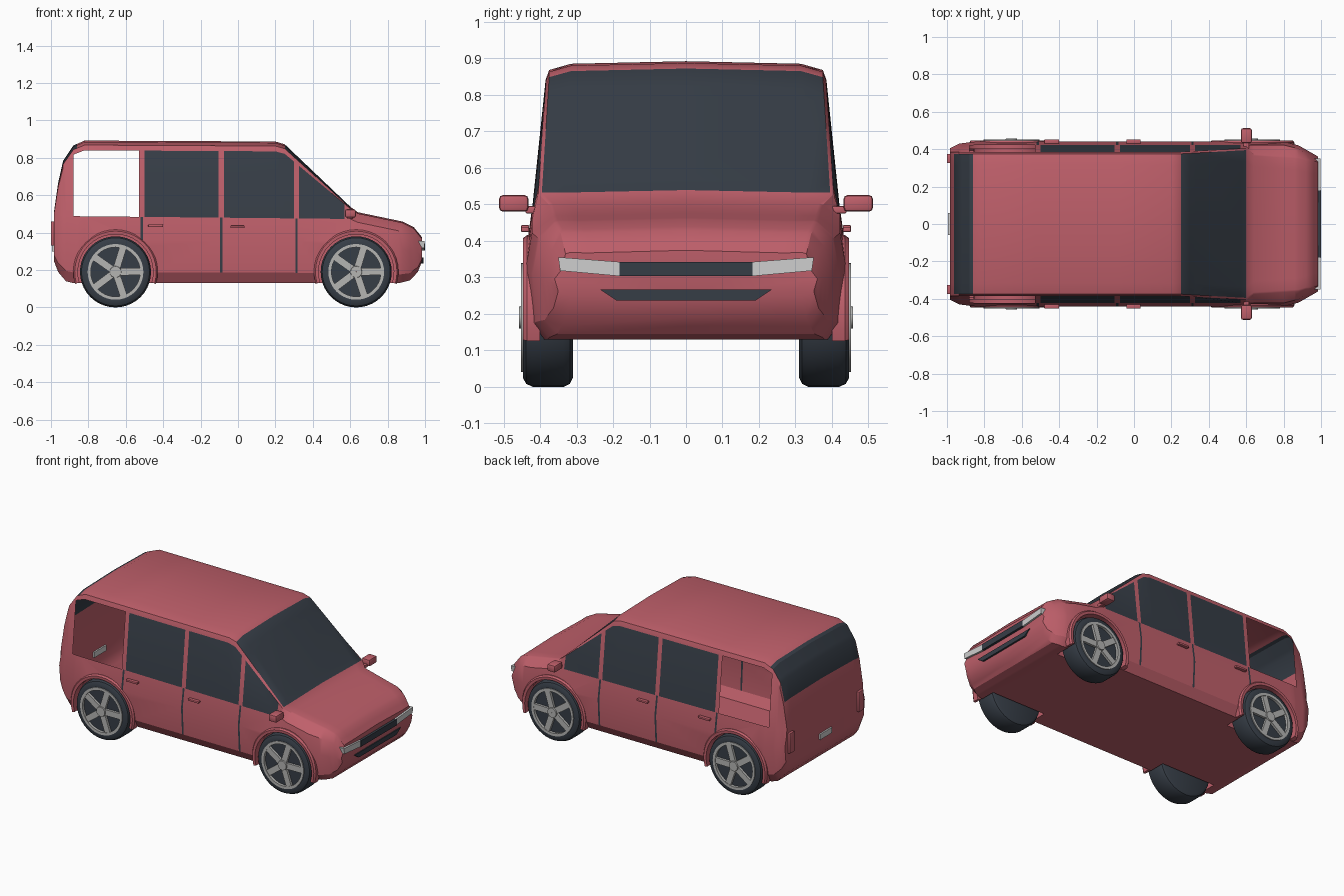
import bpy, bmesh, math
from mathutils import Matrix, Vector

cube = bpy.data.objects.get("Cube")
if cube:
    bpy.data.objects.remove(cube)


def material(name, rgb, rough=0.5):
    m = bpy.data.materials.new(name)
    m.use_nodes = True
    m.diffuse_color = (*rgb, 1)
    b = m.node_tree.nodes["Principled BSDF"]
    b.inputs["Base Color"].default_value = (*rgb, 1)
    b.inputs["Roughness"].default_value = rough
    return m


RED = material("red paint", (0.52, 0.115, 0.145))
DARK = material("dark glass and rubber", (0.037, 0.047, 0.062))
SILVER = material("silver rim", (0.46, 0.46, 0.45))
LIGHT = material("pale lamp", (0.62, 0.62, 0.62))


def finish(name, bm, mats, angle=30):
    bmesh.ops.recalc_face_normals(bm, faces=bm.faces)
    me = bpy.data.meshes.new(name)
    bm.to_mesh(me)
    bm.free()
    for m in mats:
        me.materials.append(m)
    ob = bpy.data.objects.new(name, me)
    bpy.context.collection.objects.link(ob)
    if angle:
        smooth(ob, angle)
    return ob


def smooth(ob, angle):
    bpy.ops.object.select_all(action='DESELECT')
    ob.select_set(True)
    bpy.context.view_layer.objects.active = ob
    bpy.ops.object.shade_smooth_by_angle(angle=math.radians(angle))


def add_box(bm, lo, hi, matrix=Matrix(), mat=0):
    lo, hi = Vector(lo), Vector(hi)
    m = matrix @ Matrix.Translation((lo + hi) / 2) @ Matrix.Diagonal((*(hi - lo), 1))
    geo = bmesh.ops.create_cube(bm, size=1, matrix=m)
    for f in {f for v in geo["verts"] for f in v.link_faces}:
        f.material_index = mat


def box(name, lo, hi, mat, bevel=0.0):
    bm = bmesh.new()
    add_box(bm, lo, hi)
    if bevel:
        bmesh.ops.bevel(bm, geom=bm.edges[:], offset=bevel, segments=2, affect='EDGES', profile=0.5)
    return finish(name, bm, [mat])


def prism(name, yz, x0, x1, mat):
    """Polygon in the y-z plane, extruded along x."""
    bm = bmesh.new()
    a, b = ([bm.verts.new((x, y, z)) for y, z in yz] for x in (x0, x1))
    bm.faces.new(a)
    bm.faces.new(b)
    for i in range(len(yz)):
        j = (i + 1) % len(yz)
        bm.faces.new((a[i], a[j], b[j], b[i]))
    return finish(name, bm, [mat], 0)


def lathe(bm, profile, centre, steps, mat=0):
    """Closed ring of (radius, y) points spun round the y axis."""
    rings = []
    for i in range(steps):
        t = math.tau * i / steps
        rings.append([bm.verts.new((centre[0] + r * math.cos(t), y, centre[1] + r * math.sin(t)))
                      for r, y in profile])
    for i, a in enumerate(rings):
        b = rings[(i + 1) % steps]
        for k in range(len(profile)):
            n = (k + 1) % len(profile)
            bm.faces.new((a[k], a[n], b[n], b[k])).material_index = mat


# Body outline along x: roof height, floor height, side and roof half widths
TOP = [(-.985, .50), (-.962, .66), (-.935, .78), (-.88, .862), (-.82, .888), (.2, .883),
       (.25, .868), (.6, .535), (.64, .505), (.88, .455), (.94, .425), (.985, .37)]
FLOOR = [(-.985, .25), (-.962, .19), (-.92, .14), (-.88, .13), (.86, .13), (.92, .145),
         (.962, .19), (.985, .25)]
SIDE = [(-.985, .405), (-.935, .43), (-.85, .44), (.8, .44), (.88, .42), (.985, .36)]
ROOF = [(-.985, .375), (-.88, .375), (.25, .375), (.6, .395), (.64, .365), (.88, .35), (.985, .32)]
PILLARS = (-.515, -.09, .313)
GAP, POST = .006, .014


def at(keys, x):
    for (x0, v0), (x1, v1) in zip(keys, keys[1:]):
        if x <= x1 + 1e-6:
            return v0 + (v1 - v0) * (x - x0) / (x1 - x0)
    return keys[-1][1]


def section(x):
    zt, zb, w, r = (at(k, x) for k in (TOP, FLOOR, SIDE, ROOF))
    belt = min(.479 - .01 * x, zt - .05)
    side, up = belt - zb, zt - belt
    half = [(0, zb), (w - .045, zb), (w - .01, zb + .16 * side), (w, zb + .65 * side),
            (w - .018, belt), (r + .01, belt + .88 * up), (r, belt + .95 * up),
            (r - .06, zt - .003), (0, zt + .004)]
    return half + [(-y, z) for y, z in half[-2:0:-1]]


xs = {x for keys in (TOP, FLOOR, SIDE, ROOF) for x, _ in keys} | {.57, -.86}
for p in PILLARS:
    xs |= {p - POST, p - GAP, p + GAP, p + POST}
xs = sorted(xs)


def panel_material(x, k):
    k = min(k, 15 - k)  # same band on both sides
    if k >= 6 and (.25 < x < .6 or -.962 < x < -.86):
        return 1  # windscreen and rear glass
    post = min(abs(x - p) for p in PILLARS)
    if k == 4 and PILLARS[0] < x < .57 and post > POST:
        return 1  # side glass
    if k in (2, 3) and post < GAP:
        return 1  # door gaps
    return 0


bm = bmesh.new()
rings = [[bm.verts.new((x, y, z)) for y, z in section(x)] for x in xs]
for i in range(len(xs) - 1):
    a, b = rings[i], rings[i + 1]
    for k in range(16):
        n = (k + 1) % 16
        f = bm.faces.new((a[k], a[n], b[n], b[k]))
        f.material_index = panel_material((xs[i] + xs[i + 1]) / 2, k)
bm.faces.new(rings[0])
bm.faces.new(rings[-1])
body = finish("body_shell", bm, [RED, DARK], 0)

# Wheel wells
AXLES, HUB_Z = (-.655, .632), .19
bm = bmesh.new()
for ax in AXLES:
    for s in (-1, 1):
        m = Matrix.Translation((ax, s * .44, HUB_Z)) @ Matrix.Rotation(math.pi / 2, 4, 'X')
        bmesh.ops.create_cone(bm, cap_ends=True, segments=40, radius1=.203, radius2=.203,
                              depth=.3, matrix=m)
cutter = finish("well_cutter", bm, [RED], 0)
cutter.hide_render = True
mod = body.modifiers.new("wells", 'BOOLEAN')
mod.operation, mod.solver, mod.object = 'DIFFERENCE', 'EXACT', cutter
bpy.context.view_layer.objects.active = body
bpy.ops.object.modifier_apply(modifier="wells")
bpy.data.objects.remove(cutter)

# Open rear quarter windows
bm = bmesh.new()
bm.from_mesh(body.data)
holes = []
for f in bm.faces:
    c = f.calc_center_median()
    if -.88 < c.x < PILLARS[0] - POST and .5 < c.z < .82 and abs(c.y) > .36:
        holes.append(f)
bmesh.ops.delete(bm, geom=holes, context='FACES')
bm.to_mesh(body.data)
bm.free()
smooth(body, 28)

# Wheels, arch flares, mirrors, handles and tail lamps on both sides
for s, side in ((1, "left"), (-1, "right")):
    for ax, end in zip(AXLES, ("rear", "front")):
        bm = bmesh.new()
        c = (ax, HUB_Z)
        tyre = [(.02, .31), (.165, .31), (.182, .318), (.19, .335), (.19, .42), (.182, .438),
                (.165, .447), (.148, .447), (.144, .435), (.02, .435)]
        lathe(bm, [(r, s * y) for r, y in tyre], c, 40)
        lathe(bm, [(r, s * y) for r, y in ((.132, .43), (.132, .452), (.149, .452), (.149, .43))], c, 40, 1)
        lathe(bm, [(r, s * y) for r, y in ((.001, .43), (.001, .458), (.03, .458), (.034, .43))], c, 20, 1)
        for i in range(5):
            m = Matrix.Translation((ax, 0, HUB_Z)) @ Matrix.Rotation(math.tau * i / 5 + .3, 4, 'Y')
            y0, y1 = sorted((s * .43, s * .45))
            add_box(bm, (-.019, y0, .02), (.019, y1, .138), m, 1)
        finish(f"{end}_{side}_wheel", bm, [DARK, SILVER])

        # Flare band from sill to sill
        bm = bmesh.new()
        start, steps, prev = -math.asin(.06 / .212), 24, None
        for i in range(steps + 1):
            t = start + (math.pi - 2 * start) * i / steps
            ring = [bm.verts.new((ax + r * math.cos(t), s * y, HUB_Z + r * math.sin(t)))
                    for r, y in ((.201, .40), (.201, .445), (.218, .446), (.226, .435), (.226, .40))]
            if prev:
                for k in range(5):
                    n = (k + 1) % 5
                    bm.faces.new((prev[k], prev[n], ring[n], ring[k]))
            else:
                bm.faces.new(ring)
            prev = ring
        bm.faces.new(prev)
        finish(f"{end}_{side}_arch", bm, [RED])

    def mirrored(name, x, y, z, mat, bevel):
        y = sorted(s * v for v in y)
        box(f"{side}_{name}", (x[0], y[0], z[0]), (x[1], y[1], z[1]), mat, bevel)

    mirrored("mirror", (.572, .63), (.432, .512), (.48, .525), RED, .01)
    mirrored("mirror_stalk", (.585, .615), (.39, .44), (.475, .495), RED, .004)
    mirrored("rear_door_handle", (-.48, -.40), (.43, .452), (.43, .443), RED, .003)
    mirrored("front_door_handle", (-.04, .035), (.43, .452), (.424, .437), RED, .003)
    mirrored("tail_lamp", (-1, -.975), (.325, .375), (.33, .46), RED, .005)
    prism(f"{side}_headlight", [(s * y, z) for y, z in
          ((.18, .303), (.345, .318), (.35, .355), (.18, .342))], .955, .997, LIGHT)

# Nose and tail details
prism("grille", [(-.182, .303), (.182, .303), (.182, .342), (-.182, .342)], .96, 1.0, DARK)
prism("lower_intake", [(-.19, .236), (.19, .236), (.235, .266), (-.235, .266)], .955, .991, DARK)
box("rear_plate", (-.995, -.06, .30), (-.975, .06, .335), LIGHT)
